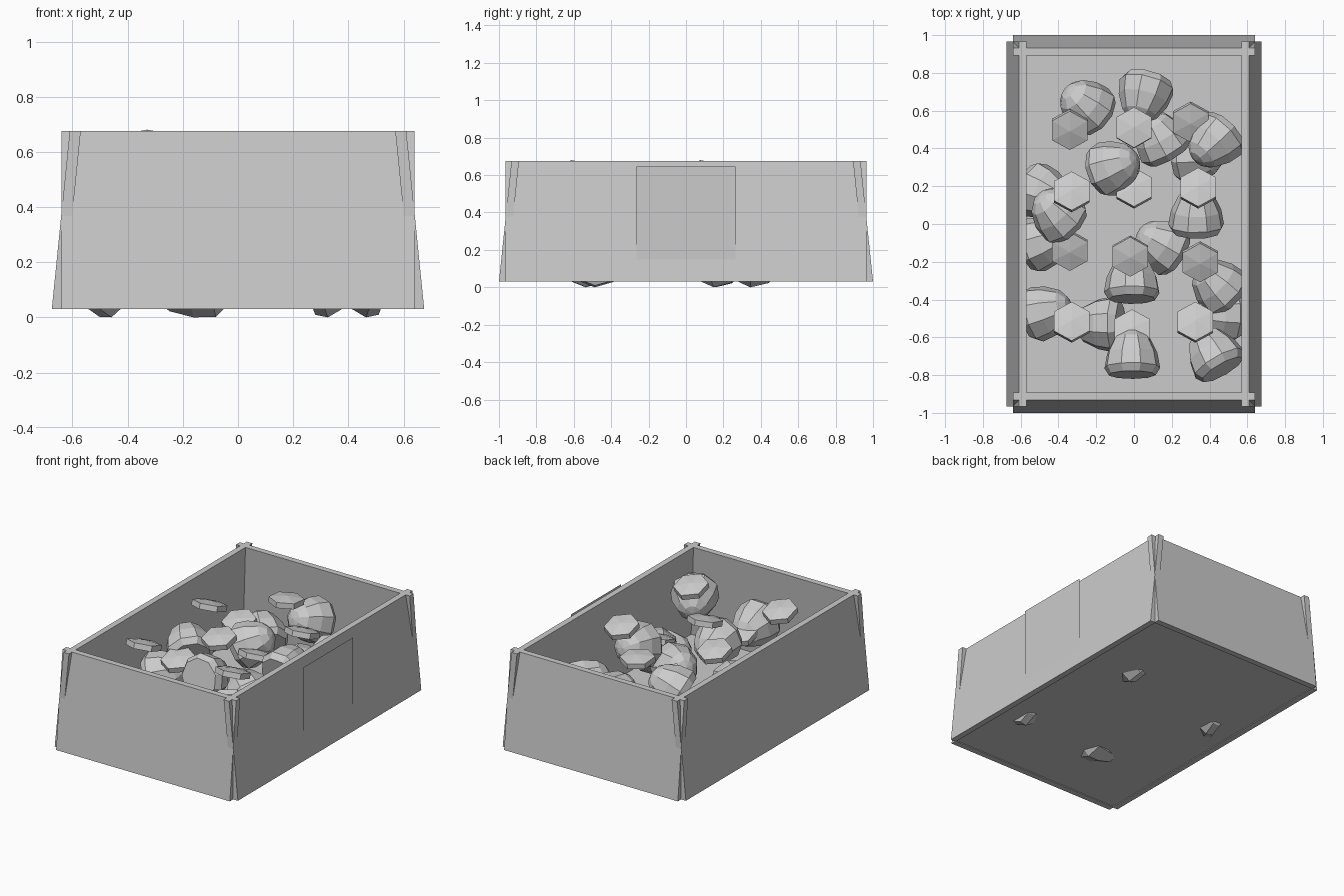
import bpy, bmesh, math, random
from mathutils import Vector, Matrix

if "Cube" in bpy.data.objects:
    bpy.data.objects.remove(bpy.data.objects["Cube"])

random.seed(4)


def make(name, bm):
    bmesh.ops.recalc_face_normals(bm, faces=bm.faces)
    me = bpy.data.meshes.new(name)
    bm.to_mesh(me)
    bm.free()
    ob = bpy.data.objects.new(name, me)
    bpy.context.collection.objects.link(ob)
    return ob


def wall(name, half_len, profile, turn):
    # extrude a leaning cross-section (distance out, height) along its length
    bm = bmesh.new()
    ends = [[bm.verts.new((out, s * half_len, z)) for out, z in profile] for s in (-1, 1)]
    bm.faces.new(ends[0])
    bm.faces.new(ends[1])
    n = len(profile)
    for i in range(n):
        j = (i + 1) % n
        bm.faces.new((ends[0][i], ends[0][j], ends[1][j], ends[1][i]))
    bm.transform(Matrix.Rotation(math.radians(turn), 4, 'Z'))
    return make(name, bm)


def lathe(name, rings, sides, matrix, floor=None):
    # rings are (radius, height); zero radius closes to a point
    bm = bmesh.new()
    loops = []
    for r, z in rings:
        if r == 0:
            loops.append([bm.verts.new((0, 0, z))] * sides)
        else:
            loops.append([bm.verts.new((r * math.cos(a), r * math.sin(a), z)) for a in
                          (math.tau * (k + 0.5) / sides for k in range(sides))])
    for a, b in zip(loops, loops[1:]):
        for i in range(sides):
            j = (i + 1) % sides
            bm.faces.new(list(dict.fromkeys((a[i], a[j], b[j], b[i]))))
    if rings[0][0] > 0:
        bm.faces.new(loops[0])
    bm.transform(matrix)
    if floor is not None:
        low = min(v.co.z for v in bm.verts)
        if low < floor:
            bmesh.ops.translate(bm, verts=bm.verts, vec=(0, 0, floor - low))
    return make(name, bm)


# four leaning crate walls
for label, turn in (("right", 0), ("left", 180)):
    wall(label + "_wall", 0.965, [(0.675, 0.03), (0.61, 0.675), (0.57, 0.675), (0.635, 0.03)], turn)
for label, turn in (("back", 90), ("front", 270)):
    wall(label + "_wall", 0.64, [(1.0, 0.03), (0.933, 0.675), (0.893, 0.675), (0.96, 0.03)], turn)

# crate floor
bm = bmesh.new()
bmesh.ops.create_cube(bm, size=1, matrix=Matrix.Translation((0, 0, 0.045)) @ Matrix.Diagonal((1.27, 1.92, 0.02, 1)))
make("floor", bm)

# flat upright panel outside the right wall
bm = bmesh.new()
bm.faces.new([bm.verts.new((0.663, y, z)) for y, z in
              ((-0.265, 0.15), (0.265, 0.15), (0.265, 0.645), (-0.265, 0.645))])
make("side_panel", bm)

# hexagonal discs: x, y, z, lean about x in degrees (negative leans to the back)
discs = [(-.34, .50, .39, 18), (0, .51, .62, -5), (.30, .54, .38, 18),
         (-.33, .17, .63, -18), (0, .19, .38, -18), (.34, .19, .62, -18),
         (-.34, -.14, .38, 18), (-.02, -.17, .62, 14), (.35, -.20, .39, 18),
         (-.33, -.52, .63, -18), (-.01, -.56, .38, -18), (.325, -.52, .62, -18)]
for i, (x, y, z, lean) in enumerate(discs):
    m = Matrix.Translation((x, y, z)) @ Matrix.Rotation(math.radians(lean), 4, 'X')
    lathe(f"disc_{i + 1}", [(0, -.03), (.108, -.018), (.108, .018), (0, .032)], 6, m)

# faceted chunks: x, y, z, heading of the flat base, its elevation
chunks = [(-.27, .64, .30, -40, -30), (.05, .66, .45, 75, -20), (.13, .47, .25, -60, -15),
          (-.09, .31, .40, 200, -30), (.35, .36, .15, 180, -20), (.41, .42, .34, 45, -20),
          (.33, .07, .45, -90, -15), (-.46, .16, .17, 160, -30), (-.42, .07, .40, -45, -25),
          (-.46, -.09, .25, 200, -20), (.13, -.10, .30, -30, -20), (-.01, -.28, .42, -90, 12),
          (.43, -.31, .24, -45, -20), (-.45, -.46, .25, 195, -20), (-.19, -.53, .13, 0, 12),
          (.44, -.48, .16, 0, -20), (-.01, -.68, .38, -90, 10), (.41, -.67, .45, -60, 15)]
profile = [(.125, -.12), (.15, -.08), (.135, .0), (.095, .08), (.05, .115), (0, .125)]
for i, (x, y, z, az, el) in enumerate(chunks):
    az, el = math.radians(az), math.radians(el)
    base = Vector((math.cos(az) * math.cos(el), math.sin(az) * math.cos(el), math.sin(el)))
    m = Matrix.Translation((x, y, z)) @ (-base).to_track_quat('Z', 'Y').to_matrix().to_4x4()
    m = m @ Matrix.Rotation(random.random(), 4, 'Z')
    lathe(f"chunk_{i + 1}", profile, 9, m, 0.0)
